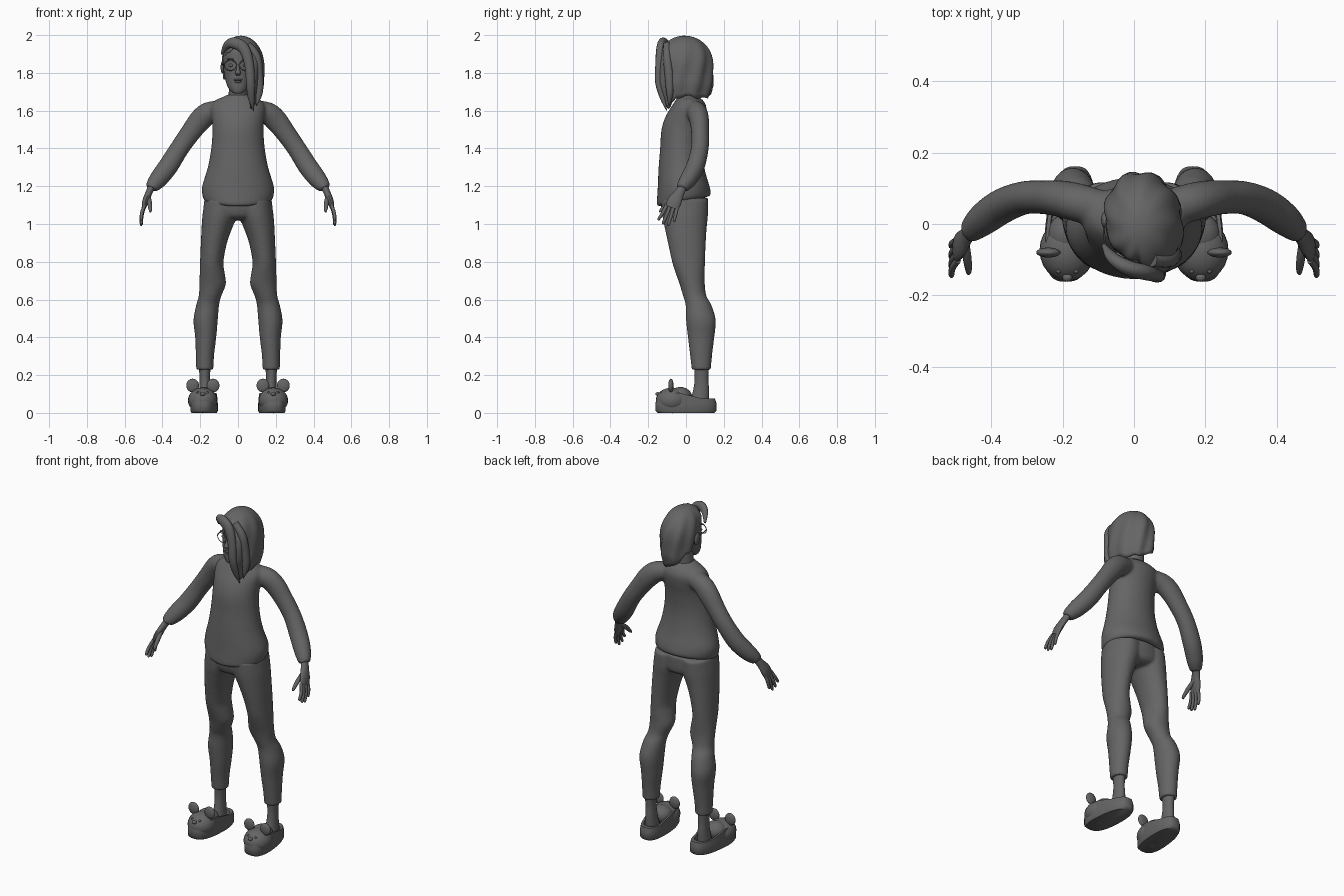
import bpy, bmesh, math
from mathutils import Vector, Matrix

grey = bpy.data.materials.new("dark_grey")
grey.diffuse_color = (.13, .13, .13, 1)


def finish(name, bm, mirror=False, angle=40, thick=0, blend=0):
    bmesh.ops.remove_doubles(bm, verts=bm.verts, dist=0.0003)
    bmesh.ops.recalc_face_normals(bm, faces=bm.faces)
    me = bpy.data.meshes.new(name)
    bm.to_mesh(me)
    bm.free()
    me.materials.append(grey)
    ob = bpy.data.objects.new(name, me)
    bpy.context.collection.objects.link(ob)
    bpy.ops.object.select_all(action='DESELECT')
    ob.select_set(True)
    bpy.context.view_layer.objects.active = ob
    bpy.ops.object.shade_smooth_by_angle(angle=math.radians(angle))
    if thick:
        ob.modifiers.new("Thickness", 'SOLIDIFY').thickness = thick
    if mirror:
        ob.modifiers.new("Mirror", 'MIRROR')
    if blend:  # fuse overlapping parts into one smooth skin
        rm = ob.modifiers.new("Fuse", 'REMESH')
        rm.mode, rm.voxel_size, rm.use_smooth_shade = 'VOXEL', .008, True
        sm = ob.modifiers.new("Soften", 'SMOOTH')
        sm.factor, sm.iterations = .5, blend
    return ob


def smooth_rows(rows, sub):
    """Catmull-Rom interpolation between control rows."""
    out = []
    for i in range(len(rows) - 1):
        a, b, c, d = rows[max(i - 1, 0)], rows[i], rows[i + 1], rows[min(i + 2, len(rows) - 1)]
        for k in range(sub):
            t = k / sub
            out.append([0.5 * (2 * q + (r - p) * t + (2 * p - 5 * q + 4 * r - s) * t * t
                               + (3 * q - p - 3 * r + s) * t ** 3) for p, q, r, s in zip(a, b, c, d)])
    return out + [list(rows[-1])]


def skin(bm, rings, cap=True):
    n = len(rings[0])
    vs = [[bm.verts.new(p) for p in ring] for ring in rings]
    for a, b in zip(vs, vs[1:]):
        for j in range(n):
            bm.faces.new((a[j], a[(j + 1) % n], b[(j + 1) % n], b[j]))
    if cap:
        bm.faces.new(vs[0])
        bm.faces.new(vs[-1])


def add_loft(bm, rows, path=False, sub=4, sides=24, warp=None, flip=1):
    """Rows are x, y, z, rx, ry; path=True turns each ring along the path."""
    rows = smooth_rows([(r[0] * flip, *r[1:]) for r in rows], sub)
    rings = []
    for i, (x, y, z, rx, ry) in enumerate(rows):
        u, v = Vector((1, 0, 0)), Vector((0, 1, 0))
        if path:
            t = (Vector(rows[min(i + 1, len(rows) - 1)][:3]) - Vector(rows[max(i - 1, 0)][:3])).normalized()
            u = t.cross(v).normalized()
            v = t.cross(u)
        ring = []
        for k in range(sides):
            a = 2 * math.pi * k / sides
            p = Vector((x, y, z)) + u * rx * math.cos(a) + v * ry * math.sin(a)
            ring.append(warp(p) if warp else p)
        rings.append(ring)
    skin(bm, rings)


def loft(name, rows, mirror=False, **kw):
    bm = bmesh.new()
    add_loft(bm, rows, **kw)
    return finish(name, bm, mirror)


def ball(name, c, r, mirror=False, rot=0):
    bm = bmesh.new()
    m = Matrix.Translation(c) @ Matrix.Rotation(rot, 4, 'X') @ Matrix.Diagonal((*r, 1))
    bmesh.ops.create_uvsphere(bm, u_segments=24, v_segments=14, radius=1, matrix=m)
    return finish(name, bm, mirror)


# Sweater: front and back depth per height, hem tilted up at the back, sleeves fused on
def hem(p):
    w = max(0, min(1, (1.25 - p.z) / 0.13))
    return Vector((p.x, p.y, p.z + 0.2 * p.y * w))


body = [(1.122, .168, -.145, .12), (1.13, .18, -.154, .13), (1.15, .188, -.154, .131),
        (1.2, .19, -.15, .122), (1.3, .16, -.145, .097), (1.4, .142, -.137, .085),
        (1.5, .135, -.13, .092), (1.57, .14, -.108, .105), (1.62, .145, -.078, .108),
        (1.655, .12, -.055, .09), (1.672, .08, -.045, .068), (1.685, .06, -.04, .058)]
arm = [(.06, .035, 1.61, .045, .05), (.15, .058, 1.59, .058, .054), (.2, .07, 1.55, .06, .052),
       (.25, .075, 1.485, .054, .048), (.31, .073, 1.4, .051, .047), (.37, .05, 1.305, .053, .049),
       (.42, .015, 1.24, .049, .046), (.45, -.012, 1.203, .039, .037), (.46, -.02, 1.186, .03, .032)]
bm = bmesh.new()
add_loft(bm, [(0, (f + b) / 2, z, w, (b - f) / 2) for z, w, f, b in body], sides=40, warp=hem)
for s in (1, -1):
    add_loft(bm, arm, path=True, flip=s)
finish("sweater", bm, blend=8)

# Trousers: hips and both legs fused
legs = [(.228, .13, .222, .03, .132), (.3, .127, .223, .022, .138), (.4, .115, .227, .01, .15),
        (.49, .107, .236, 0, .158), (.57, .1, .222, -.002, .135), (.62, .088, .208, -.016, .108),
        (.68, .064, .205, -.034, .1), (.74, .07, .203, -.055, .1), (.8, .077, .201, -.074, .101),
        (.9, .058, .197, -.096, .105), (.98, .03, .193, -.113, .11), (1.05, .002, .188, -.127, .117),
        (1.13, .0, .176, -.132, .118)]
bm = bmesh.new()
add_loft(bm, [(0, .002, 1.02, .06, .075), (0, -.002, 1.035, .13, .108), (0, -.005, 1.06, .178, .12),
              (0, -.008, 1.1, .182, .125), (0, -.01, 1.14, .176, .126)], sides=40)
for s in (1, -1):
    add_loft(bm, [((a + b) / 2, (f + k) / 2, z, (b - a) / 2, (k - f) / 2) for z, a, b, f, k in legs], flip=s)
finish("trousers", bm, blend=6)
loft("ankle", [(.175, .07, .05, .035, .05), (.175, .08, .12, .029, .042), (.176, .082, .18, .027, .036),
               (.176, .082, .25, .032, .04)], mirror=True)

# Slippers: hollow shoe shell, toe dome, round ears and nose
bm = bmesh.new()
rings = []
for z, s in [(0, .93), (.012, 1), (.05, 1), (None, .95), (None, .8), (.045, .76)]:
    ring = []
    for k in range(40):
        a = 2 * math.pi * k / 40
        c, d = math.cos(a), math.sin(a)
        y = .162 * s * math.copysign(abs(d) ** .85, d)
        x = .178 - .08 * y + (.07 - .03 * y) * s * math.copysign(abs(c) ** .7, c)
        top = .075 + .03 * max(0, min(1, (.09 - y) / .12)) - .025 * max(0, min(1, (-y - .08) / .08))
        ring.append((x, y, top if z is None else z))
    rings.append(ring)
skin(bm, rings)
finish("slipper_shell", bm, True, 50)
ball("slipper_toe", (.187, -.073, .066), (.078, .087, .068), True)
ball("slipper_instep", (.181, -.03, .085), (.062, .062, .052), True)
for x in (.132, .24):
    ball("slipper_ear", (x, -.08, .145), (.034, .014, .036), True)
ball("slipper_nose", (.187, -.15, .1), (.014, .012, .01), True)
for x in (.162, .212):
    ball("slipper_eye", (x, -.133, .108), (.007, .006, .007), True)

# Hands
bm = bmesh.new()
add_loft(bm, [(.453, -.012, 1.205, .019, .023), (.472, -.036, 1.165, .018, .027), (.489, -.06, 1.122, .017, .038),
              (.499, -.076, 1.085, .011, .034)], path=True, sides=16)
tips = [(-.143, 1.02), (-.12, 1.0), (-.092, .992), (-.062, 1.012)]
for i, (y, z) in enumerate(tips):
    b = -.102 + .019 * i
    add_loft(bm, [(.494, b, 1.1, .009, .01), (.509, (b + y) / 2, (1.09 + z) / 2 + .005, .0095, .0095),
                  (.512, y, z + .008, .008, .008), (.511, y, z, .004, .004)], path=True, sides=10)
add_loft(bm, [(.474, -.05, 1.145, .012, .012), (.468, -.095, 1.11, .0125, .0125), (.464, -.13, 1.075, .009, .009),
              (.464, -.14, 1.063, .004, .004)], path=True, sides=10)
finish("hand", bm, True)

# Head and neck
loft("neck", [(0, .012, 1.63, .06, .055), (0, .012, 1.68, .05, .047), (0, .008, 1.76, .048, .05)])
loft("head", [(0, -.07, 1.69, .012, .012), (0, -.06, 1.697, .032, .033), (0, -.042, 1.725, .054, .056),
              (0, -.022, 1.77, .069, .076), (0, -.008, 1.82, .077, .09), (0, -.003, 1.87, .079, .094),
              (0, 0, 1.92, .074, .09), (0, 0, 1.96, .05, .06), (0, 0, 1.975, .01, .012)], sides=32)
loft("nose", [(0, -.088, 1.85, .007, .008), (0, -.103, 1.82, .009, .012), (0, -.11, 1.8, .015, .016),
              (0, -.1, 1.787, .009, .01)], sides=14)
ball("upper_lip", (0, -.094, 1.763), (.023, .01, .006))
ball("lower_lip", (0, -.092, 1.753), (.019, .011, .007))
ball("eye", (.034, -.081, 1.84), (.017, .012, .009), True)
ball("eyebrow", (.036, -.087, 1.872), (.023, .008, .005), True)
ball("ear", (.082, .012, 1.83), (.01, .022, .035), True, .2)

# Glasses
bm = bmesh.new()
rim = []
for k in range(33):
    a = 2 * math.pi * k / 32
    out = Vector((math.cos(a), .25 * max(0, math.cos(a)), .85 * math.sin(a)))
    rim.append([Vector((.04, -.1, 1.84)) + out * (.032 + .0025 * math.cos(q)) + Vector((0, .0025 * math.sin(q), 0))
                for q in [i * math.pi / 3 for i in range(6)]])
skin(bm, rim, False)
add_loft(bm, [(.072, -.092, 1.845, .003, .003), (.083, -.04, 1.846, .003, .003), (.085, .02, 1.842, .003, .003)],
         sides=6, path=True)
finish("glasses", bm, True)

# Hair shell: the lower edge follows a hairline by angle (0 = +x, 90 = back)
hairline = [(0, 1.675), (50, 1.665), (85, 1.675), (115, 1.71), (145, 1.77), (175, 1.86), (210, 1.9), (240, 1.935),
            (268, 1.935), (282, 1.86), (295, 1.7), (310, 1.615), (328, 1.64), (345, 1.67), (360, 1.675)]


def edge_height(deg):
    for (a, p), (b, q) in zip(hairline, hairline[1:]):
        if a <= deg <= b:
            t = (deg - a) / (b - a)
            return p + (q - p) * t * t * (3 - 2 * t)


bm = bmesh.new()
rings = []
for i in range(25):
    t = i / 24
    ring = []
    for k in range(96):
        a = 2 * math.pi * k / 96
        c, d = math.cos(a), math.sin(a)
        low = edge_height(360 * k / 96)
        z = 1.997 - (1.997 - low) * t ** 1.6
        s = max(0, 1 - (max(0, z - 1.82) / .177) ** 2.3) ** .5
        s *= 1 - .18 * max(0, 1.74 - z) / .1
        s *= 1 - max(0, min(1, (low - 1.72) / .15)) * .2 * t ** 3
        s *= 1 + .035 * min(1, 1.5 * t) * math.sin(9 * a + 16 * (2 - z))
        ring.append((.015 + (.122 if c > 0 else .113) * s * c, -.008 + .153 * s * d,
                     z + .006 * t ** 3 * math.sin(9 * a)))
    rings.append(ring)
skin(bm, rings, False)
finish("hair", bm, angle=60, thick=.012)

# Loose locks sweeping across the front and down the side
bm = bmesh.new()
add_loft(bm, [(-.085, -.06, 1.9, .006, .006), (-.06, -.095, 1.945, .02, .016), (-.02, -.122, 1.958, .03, .022),
              (.03, -.135, 1.93, .03, .022), (.058, -.142, 1.85, .025, .02), (.066, -.145, 1.75, .023, .018),
              (.07, -.125, 1.67, .018, .014), (.082, -.102, 1.6, .002, .002)], path=True, sides=12)
add_loft(bm, [(.05, -.1, 1.95, .02, .02), (.095, -.1, 1.89, .024, .022), (.108, -.09, 1.8, .025, .024),
              (.112, -.085, 1.7, .02, .02), (.098, -.09, 1.625, .002, .002)], path=True, sides=12)
finish("hair_locks", bm, angle=60)
